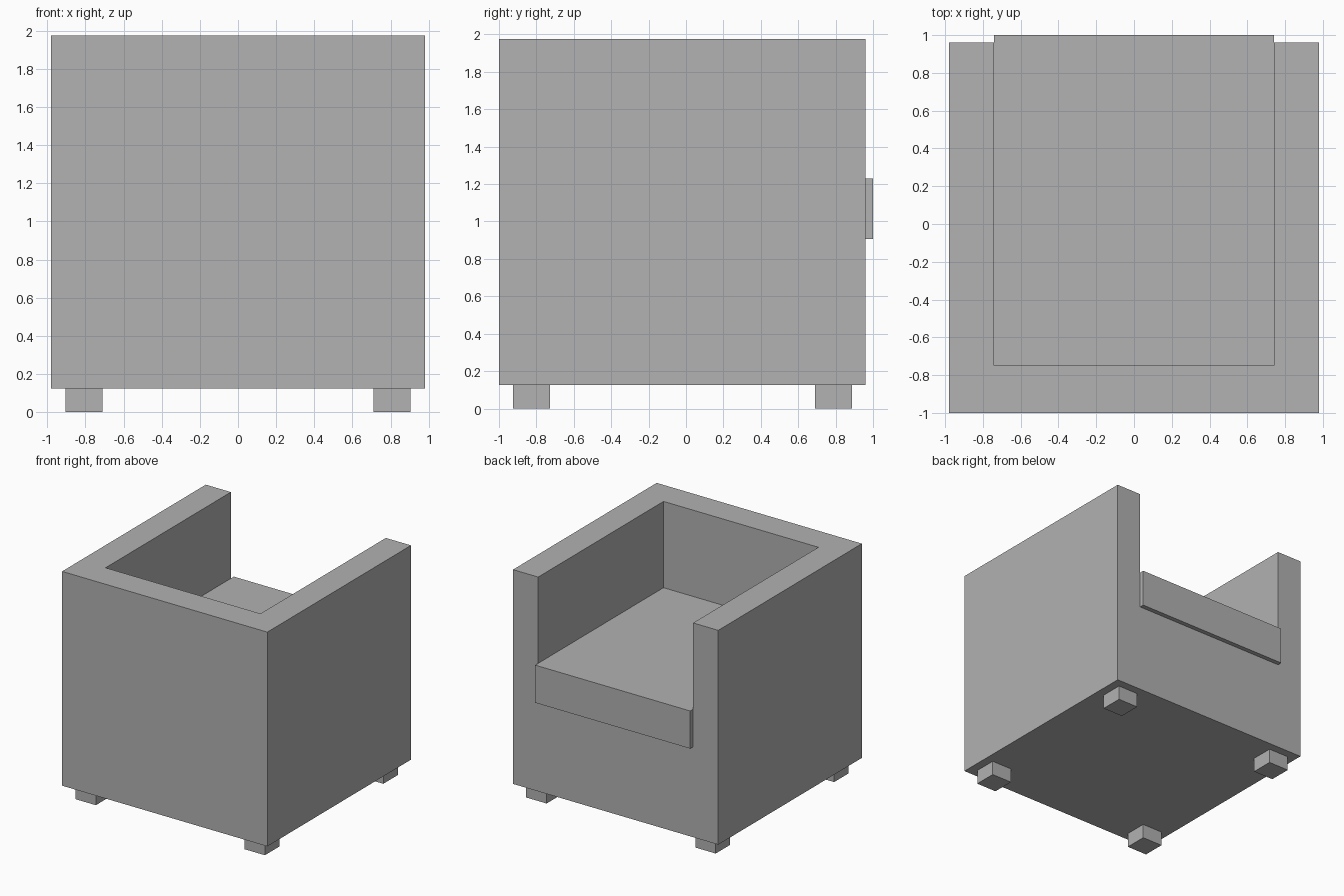
import bpy
import bmesh
import math
from mathutils import Vector

cube = bpy.data.objects.get("Cube")
if cube:
    bpy.data.objects.remove(cube, do_unlink=True)

# Upholstery colour
grey = bpy.data.materials.new("plain grey")
grey.use_nodes = True
colour = (0.445, 0.445, 0.445, 1)
grey.diffuse_color = colour
grey.node_tree.nodes["Principled BSDF"].inputs["Base Color"].default_value = colour

# Key sizes
WIDTH, BACK, FRONT = 0.98, -1.0, 0.96
INNER, INNER_BACK = 0.74, -0.75
FLOOR, SEAT, TOP = 0.125, 0.905, 1.975


def add_object(name, bm):
    bmesh.ops.recalc_face_normals(bm, faces=bm.faces)
    mesh = bpy.data.meshes.new(name)
    bm.to_mesh(mesh)
    bm.free()
    mesh.materials.append(grey)
    obj = bpy.data.objects.new(name, mesh)
    bpy.context.collection.objects.link(obj)
    return obj


def box(name, low, high):
    low, high = Vector(low), Vector(high)
    bm = bmesh.new()
    bmesh.ops.create_cube(bm, size=1)
    for v in bm.verts:
        v.co = (low + high) / 2 + v.co * (high - low)
    return add_object(name, bm)


def raise_faces(bm, faces, height):
    result = bmesh.ops.extrude_face_region(bm, geom=faces)["geom"]
    verts = [g for g in result if isinstance(g, bmesh.types.BMVert)]
    bmesh.ops.translate(bm, verts=verts, vec=(0, 0, height))
    return [g for g in result if isinstance(g, bmesh.types.BMFace)]


# Body: solid base with a U-shaped wall of arms and back raised from it
bm = bmesh.new()
plan = [(-WIDTH, FRONT), (-WIDTH, BACK), (WIDTH, BACK), (WIDTH, FRONT),
        (INNER, FRONT), (INNER, INNER_BACK), (-INNER, INNER_BACK), (-INNER, FRONT)]
verts = [bm.verts.new((x, y, FLOOR)) for x, y in plan]
wall = bm.faces.new(verts)
seat = bm.faces.new(verts[:3:-1])
tops = raise_faces(bm, [wall, seat], SEAT - FLOOR)
raise_faces(bm, [max(tops, key=lambda f: len(f.verts))], TOP - SEAT)
bmesh.ops.recalc_face_normals(bm, faces=bm.faces)
bmesh.ops.dissolve_limit(bm, angle_limit=math.radians(1),
                         verts=bm.verts, edges=bm.edges)
add_object("body", bm)

# Seat cushion, slightly proud of the front
box("seat_cushion", (-INNER, INNER_BACK, SEAT), (INNER, 1.0, 1.23))

# Four square feet
for end, y in (("back", -0.925), ("front", 0.69)):
    for side, x in (("right", -0.905), ("left", 0.71)):
        box(f"{end}_{side}_foot", (x, y, 0), (x + 0.195, y + 0.197, FLOOR))
